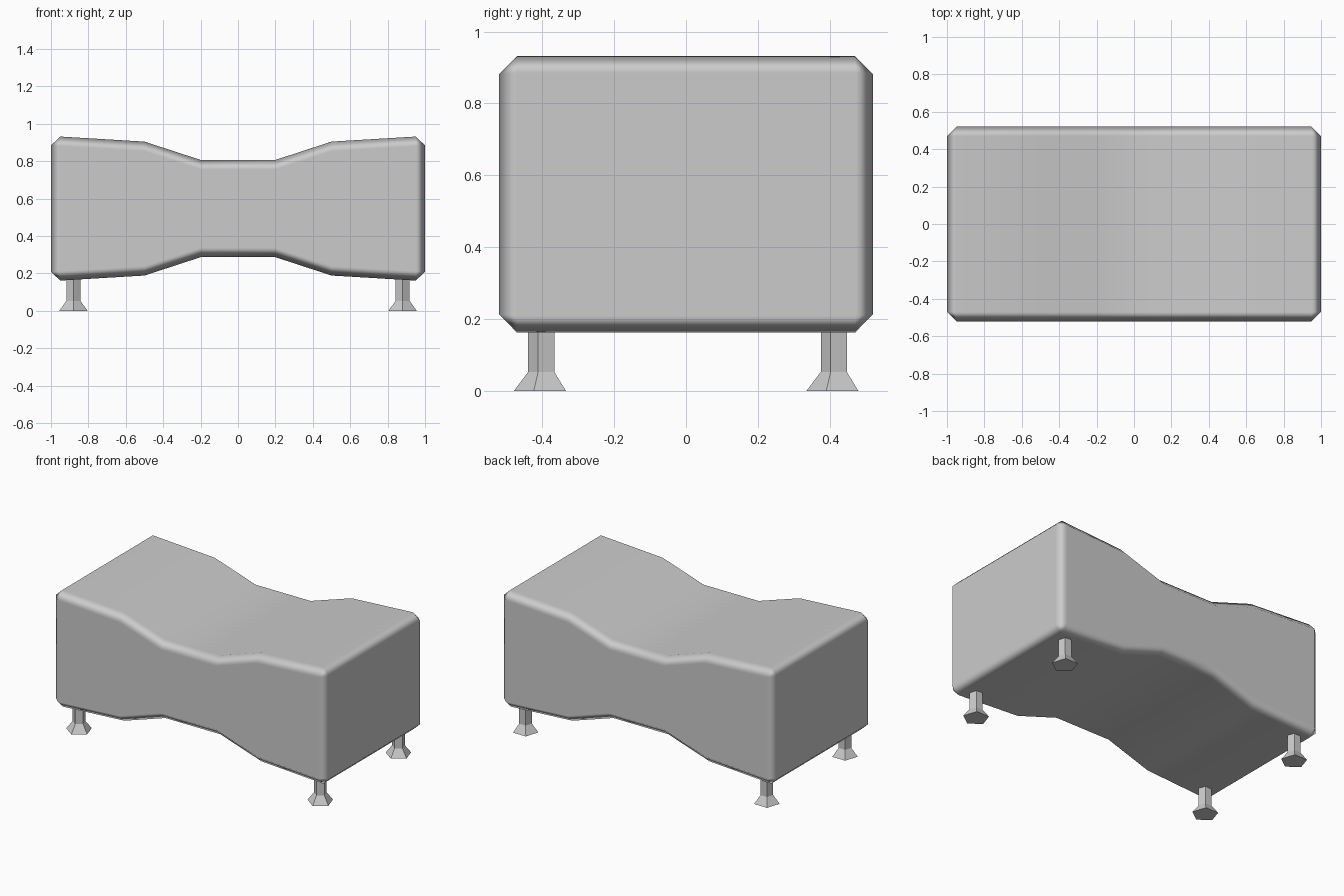
import bpy, bmesh
from math import cos, sin, radians

if "Cube" in bpy.data.objects:
    bpy.data.objects.remove(bpy.data.objects["Cube"])


def loft(name, rings):
    """Skin a list of equal-sized closed rings and cap both ends."""
    bm = bmesh.new()
    loops = [[bm.verts.new(p) for p in ring] for ring in rings]
    n = len(loops[0])
    for a, b in zip(loops, loops[1:]):
        for i in range(n):
            j = (i + 1) % n
            bm.faces.new((a[i], a[j], b[j], b[i]))
    bm.faces.new(loops[0])
    bm.faces.new(loops[-1])
    bmesh.ops.recalc_face_normals(bm, faces=bm.faces)
    mesh = bpy.data.meshes.new(name)
    bm.to_mesh(mesh)
    bm.free()
    obj = bpy.data.objects.new(name, mesh)
    bpy.context.collection.objects.link(obj)
    return obj


# Waisted padded body: (x, half height) stations around a mid height
MID_Z, HALF_Y = 0.547, 0.52
half = [(0.2, 0.26), (0.5, 0.358), (1.0, 0.388)]
stations = [(-x, h) for x, h in reversed(half)] + half
body = loft("seat_body", [
    [(x, sy * HALF_Y, MID_Z + sz * h)
     for sy, sz in ((-1, -1), (1, -1), (1, 1), (-1, 1))]
    for x, h in stations])
for p in body.data.polygons:
    p.use_smooth = True

# Single-segment chamfer on all outer edges, shaded softly
bevel = body.modifiers.new("edge_chamfer", 'BEVEL')
bevel.width = 0.05
bevel.segments = 1
bevel.limit_method = 'ANGLE'
bevel.angle_limit = radians(35)
bevel.harden_normals = True

# Five-sided legs with flared feet: (radius, z)
LEG_PROFILE = [(0.08, 0.0), (0.04, 0.053), (0.04, 0.22)]
for side, x in (("left", -0.88), ("right", 0.88)):
    for end, y in (("front", -0.399), ("back", 0.415)):
        loft(f"{end}_{side}_leg", [
            [(x + r * cos(radians(72 * i - 90)),
              y + r * sin(radians(72 * i - 90)), z) for i in range(5)]
            for r, z in LEG_PROFILE])
